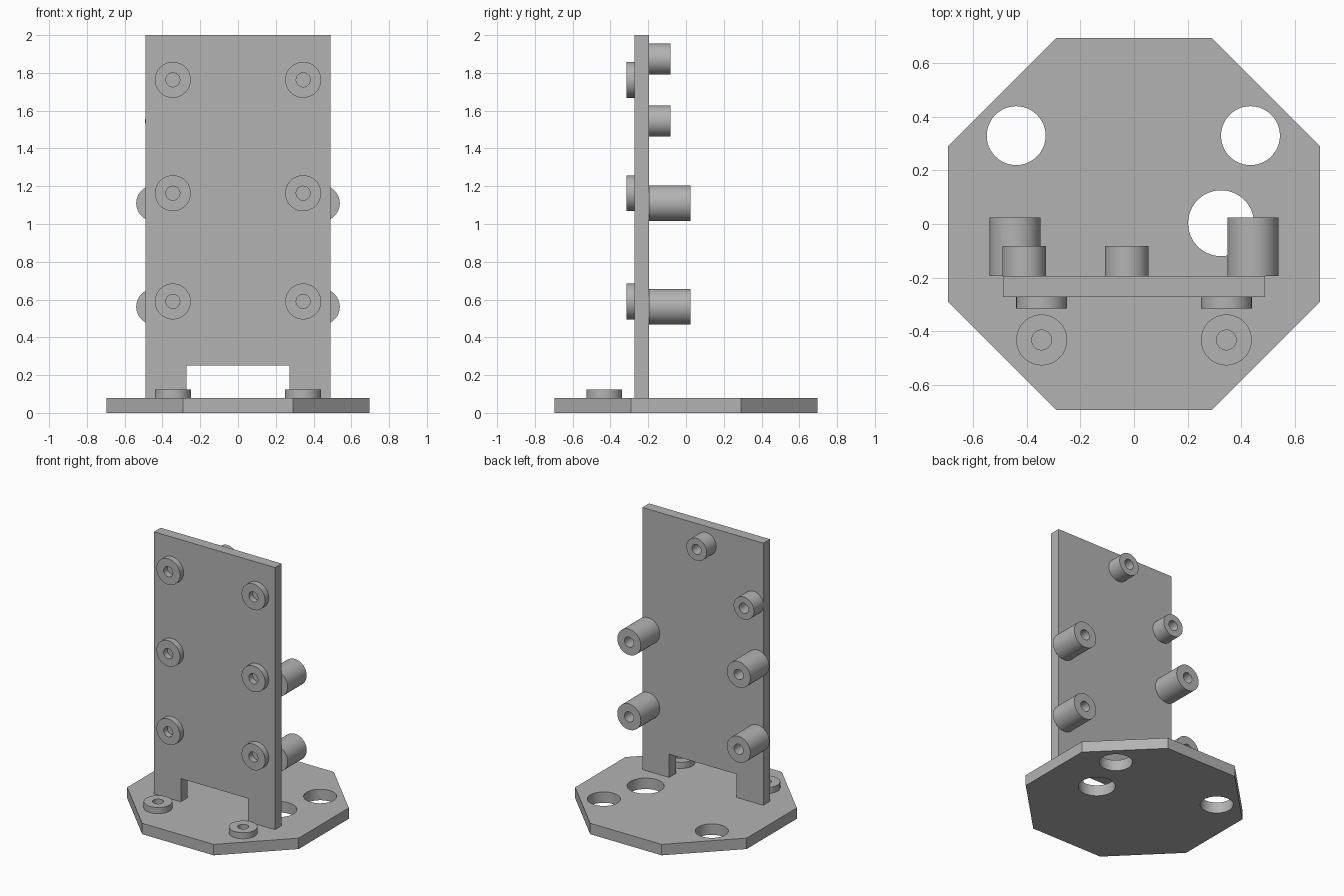
import bpy
import bmesh
import math
from mathutils import Matrix, Vector

cube = bpy.data.objects.get("Cube")
if cube:
    bpy.data.objects.remove(cube, do_unlink=True)

grey = bpy.data.materials.new("light grey")
grey.use_nodes = True
grey.diffuse_color = (0.45, 0.45, 0.45, 1)
grey.node_tree.nodes["Principled BSDF"].inputs["Base Color"].default_value = grey.diffuse_color

UP = Matrix()
TO_FRONT = Matrix.Rotation(math.radians(90), 4, "X")   # extrudes towards -y
TO_BACK = Matrix.Rotation(math.radians(-90), 4, "X")   # extrudes towards +y


def circle(x, y, radius, sides=48):
    steps = [math.tau * i / sides for i in range(sides)]
    return [(x + radius * math.cos(a), y + radius * math.sin(a)) for a in steps]


def extrude(name, outlines, depth, location, turn=UP):
    """Extrude flat outlines; inner outlines become through holes."""
    curve = bpy.data.curves.new(name, "CURVE")
    curve.dimensions = "2D"
    curve.fill_mode = "BOTH"
    curve.extrude = depth / 2
    for outline in outlines:
        spline = curve.splines.new("POLY")
        spline.points.add(len(outline) - 1)
        for point, (x, y) in zip(spline.points, outline):
            point.co = (x, y, 0, 1)
        spline.use_cyclic_u = True
    temp = bpy.data.objects.new(name + " outline", curve)
    bpy.context.collection.objects.link(temp)
    bpy.context.view_layer.update()
    mesh = bpy.data.meshes.new_from_object(
        temp.evaluated_get(bpy.context.evaluated_depsgraph_get()))
    bpy.data.objects.remove(temp, do_unlink=True)
    bpy.data.curves.remove(curve)

    # Weld caps to walls and stand the part on its starting plane
    bm = bmesh.new()
    bm.from_mesh(mesh)
    bmesh.ops.remove_doubles(bm, verts=bm.verts, dist=0.0001)
    bmesh.ops.recalc_face_normals(bm, faces=bm.faces)
    bmesh.ops.translate(bm, verts=bm.verts, vec=(0, 0, depth / 2))
    bm.transform(Matrix.Translation(Vector(location)) @ turn)
    bm.to_mesh(mesh)
    bm.free()

    mesh.name = name
    mesh.materials.clear()
    mesh.materials.append(grey)
    part = bpy.data.objects.new(name, mesh)
    bpy.context.collection.objects.link(part)
    bpy.ops.object.select_all(action="DESELECT")
    part.select_set(True)
    bpy.context.view_layer.objects.active = part
    bpy.ops.object.shade_smooth_by_angle(angle=math.radians(30))
    return part


def tube(name, radius, length, location, turn=UP, bore=0.037):
    return extrude(name, [circle(0, 0, radius), circle(0, 0, bore)], length, location, turn)


# Octagonal base with three round openings
W, C, BASE_H = 0.695, 0.29, 0.08
octagon = [(C, -W), (W, -C), (W, C), (C, W), (-C, W), (-W, C), (-W, -C), (-C, -W)]
openings = [circle(-0.44, 0.33, 0.11), circle(0.435, 0.33, 0.11), circle(0.325, 0.003, 0.123)]
extrude("base", [octagon] + openings, BASE_H, (0, 0, 0))

# Upright panel with a notch between two feet
FRONT, BACK = -0.272, -0.195
P, N, NOTCH_TOP, TOP = 0.49, 0.273, 0.25, 2.0
panel = [(-P, BASE_H), (-N, BASE_H), (-N, NOTCH_TOP), (N, NOTCH_TOP),
         (N, BASE_H), (P, BASE_H), (P, TOP), (-P, TOP)]
extrude("upright_panel", [panel], BACK - FRONT, (0, BACK, 0), TO_FRONT)

# Mirrored washers and long standoffs
for side, s in (("left", 1), ("right", -1)):
    tube(f"base_washer_{side}", 0.095, 0.045, (s * 0.345, -0.433, BASE_H))
    for level, z in (("lower", 0.59), ("middle", 1.163), ("upper", 1.763)):
        tube(f"{level}_washer_{side}", 0.095, 0.043, (s * 0.345, FRONT, z), TO_FRONT)
    for level, z in (("lower", 0.562), ("upper", 1.11)):
        tube(f"{level}_long_standoff_{side}", 0.095, 0.22, (s * 0.444, BACK, z), TO_BACK)

# Short standoffs
for name, x, z in (("side", -0.41, 1.545), ("top", -0.027, 1.873)):
    tube(f"{name}_short_standoff", 0.082, 0.112, (x, BACK, z), TO_BACK)
